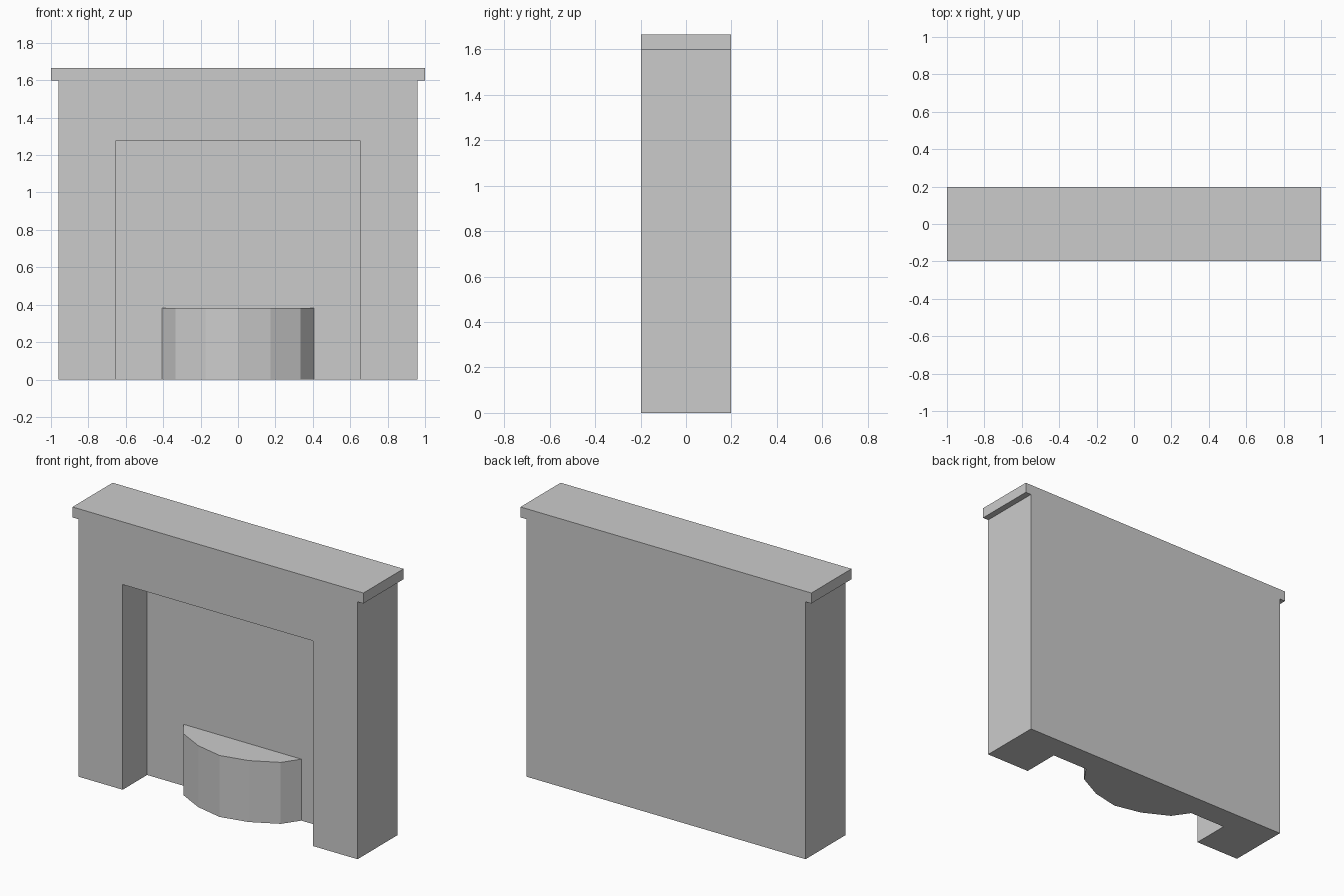
import bpy, bmesh

if "Cube" in bpy.data.objects:
    bpy.data.objects.remove(bpy.data.objects["Cube"])

HALF_DEPTH = 0.197
RECESS_Y = 0.043


def prism(name, outline, z0, z1):
    """Extrude a plan outline (x, y) from z0 up to z1."""
    bm = bmesh.new()
    base = bm.faces.new([bm.verts.new((x, y, z0)) for x, y in outline])
    ext = bmesh.ops.extrude_face_region(bm, geom=[base])
    top = [g for g in ext["geom"] if isinstance(g, bmesh.types.BMVert)]
    bmesh.ops.translate(bm, verts=top, vec=(0, 0, z1 - z0))
    bmesh.ops.recalc_face_normals(bm, faces=bm.faces)
    mesh = bpy.data.meshes.new(name)
    bm.to_mesh(mesh)
    bm.free()
    obj = bpy.data.objects.new(name, mesh)
    bpy.context.collection.objects.link(obj)
    return obj


def box(name, half_x, y0, y1, z0, z1):
    outline = [(-half_x, y0), (half_x, y0), (half_x, y1), (-half_x, y1)]
    return prism(name, outline, z0, z1)


# Chimney breast with the fire opening cut into its front
surround = box("surround", 0.96, -HALF_DEPTH, HALF_DEPTH, 0, 1.6)
cutter = box("opening_cutter", 0.655, -HALF_DEPTH - 0.2, RECESS_Y, -0.2, 1.275)
cutter.hide_render = True
cutter.hide_viewport = True
cutter.display_type = 'WIRE'
cut = surround.modifiers.new("opening", 'BOOLEAN')
cut.operation = 'DIFFERENCE'
cut.solver = 'EXACT'
cut.object = cutter

# Mantel shelf
box("mantel_shelf", 1.0, -HALF_DEPTH, HALF_DEPTH, 1.6, 1.665)

# Bowed fire grate, faceted, mirrored about x = 0
half = [(0.406, 0.0), (0.335, 0.102), (0.173, 0.186)]
bow = [(-x, RECESS_Y - d) for x, d in half]
bow += [(0, RECESS_Y - 0.224)]
bow += [(x, RECESS_Y - d) for x, d in reversed(half)]
prism("fire_grate", bow, 0, 0.382)
